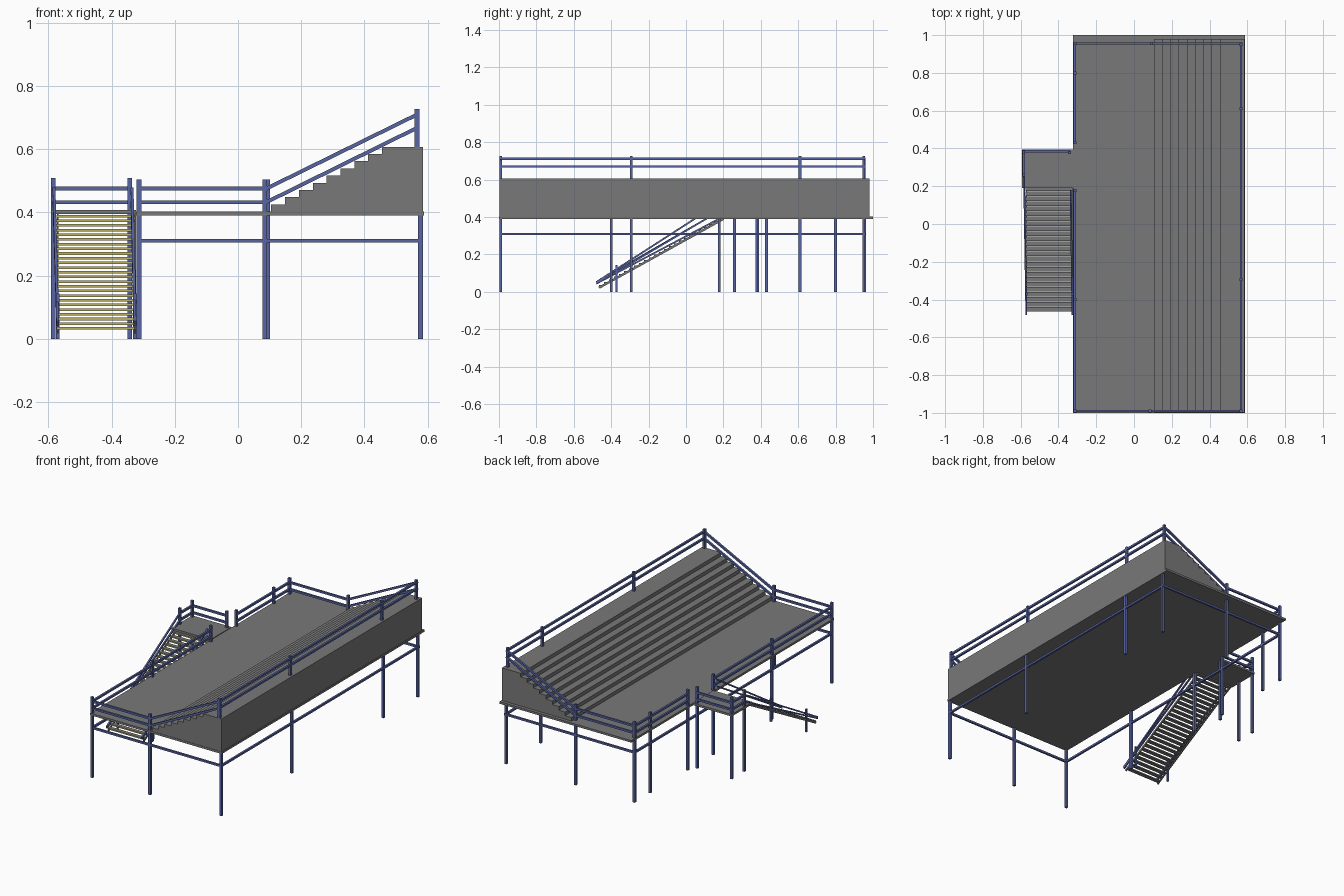
import bpy, bmesh
from mathutils import Vector, Matrix

if "Cube" in bpy.data.objects:
    bpy.data.objects.remove(bpy.data.objects["Cube"])


def material(name, rgb):
    m = bpy.data.materials.new(name)
    m.diffuse_color = (*rgb, 1)
    m.use_nodes = True
    m.node_tree.nodes["Principled BSDF"].inputs["Base Color"].default_value = m.diffuse_color
    return m


BLUE = material("blue paint", (0.10, 0.13, 0.36))
GREY = material("deck grey", (0.19, 0.19, 0.19))
YELLOW = material("nosing yellow", (0.50, 0.44, 0.13))


def finish(bm, name, *mats):
    bmesh.ops.recalc_face_normals(bm, faces=bm.faces)
    me = bpy.data.meshes.new(name)
    bm.to_mesh(me)
    bm.free()
    for m in mats:
        me.materials.append(m)
    ob = bpy.data.objects.new(name, me)
    bpy.context.collection.objects.link(ob)
    return ob


def add_box(bm, lo, hi):
    lo, hi = Vector(lo), Vector(hi)
    mat = Matrix.Translation((lo + hi) / 2) @ Matrix.Diagonal((*(hi - lo), 1))
    bmesh.ops.create_cube(bm, size=1, matrix=mat)


def box(name, lo, hi, mat):
    bm = bmesh.new()
    add_box(bm, lo, hi)
    return finish(bm, name, mat)


def bar(name, a, b, w=0.012, mat=BLUE, depth=None):
    """Square bar from a to b, sides kept level."""
    a, b = Vector(a), Vector(b)
    d = b - a
    f = d.normalized()
    side = f.cross(Vector((0, 0, 1))).normalized()
    up = side.cross(f)
    rot = Matrix((f, side, up)).transposed().to_4x4()
    bm = bmesh.new()
    bmesh.ops.create_cube(bm, size=1, matrix=Matrix.Translation((a + b) / 2) @ rot
                          @ Matrix.Diagonal((d.length, w, depth or w, 1)))
    return finish(bm, name, mat)


def post(name, x, y, z0, z1, w=0.015):
    return box(name, (x - w/2, y - w/2, z0), (x + w/2, y + w/2, z1), BLUE)


# deck slab
box("deck", (-0.322, -1, 0.39), (0.588, 1, 0.403), GREY)

# stepped stand: stair profile extruded along y
X0, RUN, RISE, N = 0.105, 0.0438, 0.0228, 9
prof = [(X0, 0.402)]
for i in range(N):
    z = 0.402 + RISE * (i + 1)
    prof += [(X0 + RUN * i, z), (X0 + RUN * (i + 1) if i < N - 1 else 0.585, z)]
prof.append((0.585, 0.402))
bm = bmesh.new()
face = bm.faces.new([bm.verts.new((x, -0.998, z)) for x, z in prof])
ext = bmesh.ops.extrude_face_region(bm, geom=[face])
bmesh.ops.translate(bm, vec=(0, 1.978, 0),
                    verts=[v for v in ext["geom"] if isinstance(v, bmesh.types.BMVert)])
finish(bm, "stepped_stand", GREY)

# posts
LX, RX, TX = -0.313, 0.577, 0.566
FY, BY = -0.99, 0.955
for y in (FY, -0.40, 0.178, 0.43, 0.80, BY):
    post("left_post", LX, y, 0, 0.503)
for x, y in ((0.085, FY), (0.093, BY)):
    post("middle_post", x, y, 0, 0.503)
for y in (FY, -0.293, 0.61, 0.95):
    post("right_leg", RX, y, 0, 0.395)
    post("upper_right_post", TX, y, 0.60, 0.727)

# tie beams under the deck
for y in (FY, BY):
    bar("cross_tie", (-0.32, y, 0.31), (0.585, y, 0.31))
for x in (LX, RX):
    bar("long_tie", (x, FY, 0.31), (x, BY, 0.31))

# guard rails in pairs: level, sloping and upper
for z, top in ((0.475, 0.712), (0.432, 0.670)):
    for y in (FY, BY):
        bar("level_rail", (-0.32, y, z), (0.092, y, z))
        bar("sloping_rail", (0.088, y, z - 0.001), (0.572, y, top))
    bar("upper_rail", (TX, -0.998, top), (TX, BY, top))
    bar("left_rail_front", (LX, -0.998, z), (LX, 0.18, z))
    bar("left_rail_back", (LX, 0.425, z), (LX, BY, z))
    # landing rails
    bar("landing_back_rail", (-0.59, 0.385, z), (-0.338, 0.385, z))
    bar("landing_side_rail", (-0.584, 0.255, z), (-0.584, 0.39, z))

# landing
box("landing", (-0.592, 0.19, 0.394), (-0.322, 0.395, 0.407), GREY)
for x, y in ((-0.584, 0.26), (-0.584, 0.382), (-0.342, 0.378)):
    post("landing_post", x, y, 0, 0.508)

# access stairs: thin treads with yellow front edges
A, B = Vector((0, -0.452, 0.033)), Vector((0, 0.188, 0.388))
STEPS = 25
bm = bmesh.new()
for i in range(STEPS):
    p = A.lerp(B, i / (STEPS - 1))
    add_box(bm, (-0.574, p.y - 0.012, p.z - 0.004), (-0.328, p.y + 0.012, p.z + 0.004))
bm.normal_update()
for f in bm.faces:
    f.material_index = 1 if f.normal.y < -0.9 else 0
finish(bm, "stair_treads", GREY, YELLOW)

# stair stringers, handrails and short newel posts
for top_x, low_x, top_y in ((-0.582, -0.570, 0.255), (-0.335, -0.326, 0.178)):
    bar("stair_stringer", (low_x, -0.465, 0.022), (low_x, 0.20, 0.39), 0.006, GREY, 0.012)
    for z, low in ((0.475, 0.052), (0.432, 0.044)):
        bar("stair_handrail", (low_x, -0.48, low), (top_x, top_y, z), 0.009)
    post("newel_post", low_x, -0.372, 0, 0.143, 0.011)
